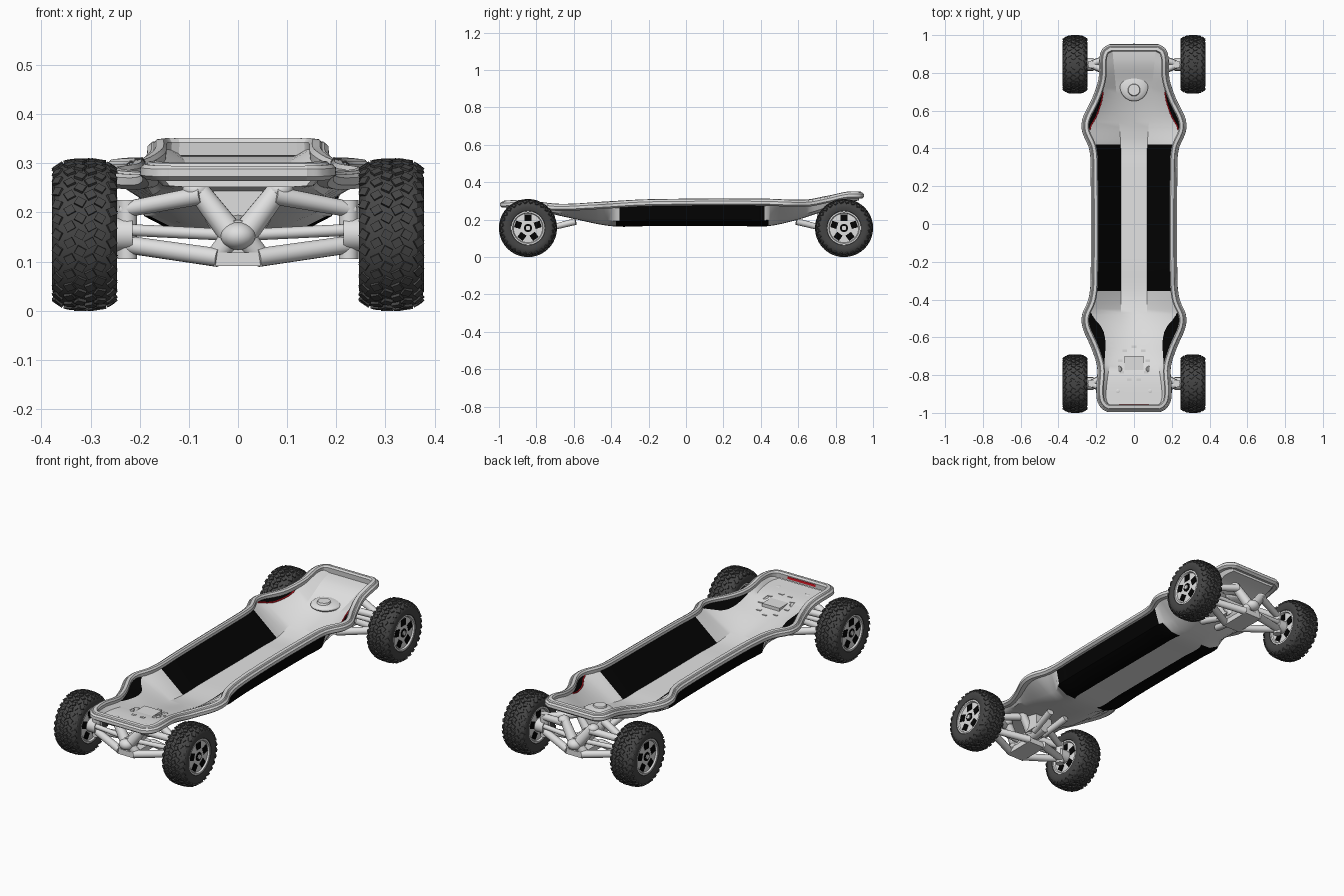
import bpy, bmesh, math
from mathutils import Vector, Matrix

if "Cube" in bpy.data.objects:
    bpy.data.objects.remove(bpy.data.objects["Cube"])


def material(name, r, g, b, rough=0.6):
    m = bpy.data.materials.new(name)
    m.diffuse_color = (r, g, b, 1)
    m.use_nodes = True
    node = m.node_tree.nodes["Principled BSDF"]
    node.inputs["Base Color"].default_value = (r, g, b, 1)
    node.inputs["Roughness"].default_value = rough
    return m


SHELL = material("shell grey", 0.77, 0.77, 0.77)
TRIM = material("rim grey", 0.7, 0.7, 0.7)
METAL = material("suspension grey", 0.74, 0.74, 0.74)
BLACK = material("panel black", 0.001, 0.001, 0.001)
RUBBER = material("tyre rubber", 0.06, 0.06, 0.06)
RED = material("accent red", 0.75, 0.01, 0.02)


def finish(name, bm, *mats):
    bmesh.ops.recalc_face_normals(bm, faces=bm.faces)
    mesh = bpy.data.meshes.new(name)
    bm.to_mesh(mesh)
    bm.free()
    for m in mats:
        mesh.materials.append(m)
    ob = bpy.data.objects.new(name, mesh)
    bpy.context.collection.objects.link(ob)
    return ob


def curve(keys):
    """Smooth function through (y, value) keys."""
    def slope(i):
        a, b = keys[max(i - 1, 0)], keys[min(i + 1, len(keys) - 1)]
        return (b[1] - a[1]) / (b[0] - a[0])

    def value(y):
        y = min(max(y, keys[0][0]), keys[-1][0])
        i = max(j for j in range(len(keys) - 1) if keys[j][0] <= y)
        (y0, v0), (y1, v1) = keys[i], keys[i + 1]
        h = y1 - y0
        t = (y - y0) / h
        return (v0 * (1 + 2 * t) * (1 - t) ** 2 + slope(i) * h * t * (1 - t) ** 2
                + v1 * t * t * (3 - 2 * t) + slope(i + 1) * h * t * t * (t - 1))
    return value


# Plan and side curves along the length of the board
FRONT, BACK = -0.995, 0.952
width = curve([(FRONT, .14), (-.98, .168), (-.94, .194), (-.87, .2), (-.76, .195), (-.66, .225),
               (-.55, .272), (-.48, .275), (-.4, .242), (-.3, .23), (.3, .23), (.4, .238),
               (.49, .275), (.56, .272), (.67, .22), (.77, .188), (.88, .183), (.93, .165), (BACK, .13)])
rim_z = curve([(FRONT, .285), (-.85, .288), (-.7, .268), (-.5, .275), (-.2, .292), (.4, .295),
               (.65, .29), (.76, .31), (.86, .332), (BACK, .334)])
base_z = curve([(-.96, .252), (-.8, .247), (-.65, .215), (-.4, .165), (-.2, .165), (.3, .165),
                (.44, .165), (.6, .2), (.75, .25), (.85, .29), (.93, .303)])
base_w = curve([(-.96, .11), (-.75, .07), (-.42, .045), (-.355, .078), (-.25, .078),
                (.3, .078), (.42, .078), (.485, .045), (.75, .07), (.93, .09)])
floor_w = curve([(-.96, .155), (-.76, .13), (-.62, .075), (-.4, .07), (.4, .07), (.6, .085), (.93, .115)])
inset = curve([(-.76, .04), (-.7, .3), (-.56, .42), (-.46, .06), (0, .5),
               (.49, .04), (.57, .22), (.65, .2), (.73, .04)])


def section(y):
    w, rz, bz = width(y), rim_z(y), base_z(y)
    bw, fw = min(base_w(y), w - .07), min(floor_w(y), w - .05)
    lip, floor = Vector((w - .036, rz - .004)), Vector((fw, bz + .012))
    mid = lip.lerp(floor, inset(y))
    return [(0, bz), (bw, bz), (min(bw + .055, w - .045), bz + .002),
            (min(bw + .112, w - .04), bz + .25 * (rz - bz)),
            (w - .026, rz - .012), lip, mid, floor, (0, bz + .012)]


# Hollow tray hull, with battery sides and vents picked by length position
PANEL, POD, VENTS = (-.355, .42), (-.375, .44), ((-.74, -.47), (.5, .72))
cuts = sorted({round(-.96 + .03 * i, 3) for i in range(63)} | {.925, *PANEL, *POD, *VENTS[0], *VENTS[1]})
bm = bmesh.new()
rings = []
for y in cuts:
    half = section(y)
    loop = half + [(-x, z) for x, z in half[-2:0:-1]]
    rings.append([bm.verts.new((x, y, z)) for x, z in loop])
n = len(rings[0])
for y0, y1, a, b in zip(cuts, cuts[1:], rings, rings[1:]):
    yc = (y0 + y1) / 2
    for i in range(n):
        f = bm.faces.new((a[i], a[(i + 1) % n], b[(i + 1) % n], b[i]))
        strip = min(i, n - 1 - i)
        outer = strip in (1, 2) and POD[0] < yc < POD[1]
        side = strip in (3, 5, 6) and PANEL[0] < yc < PANEL[1]
        vent = strip == 5 and any(lo < yc < hi for lo, hi in VENTS)
        f.material_index = 1 if outer or side or vent else 0
bm.faces.new(rings[0])
bm.faces.new(rings[-1])
finish("hull", bm, SHELL, BLACK)

# Grooved rim swept round the outline
steps = 110
ys = [(FRONT + BACK) / 2 - (BACK - FRONT) / 2 * math.cos(math.pi * i / steps) for i in range(steps + 1)]
path = [Vector((width(y), y, rim_z(y))) for y in ys]
path += [Vector((-p.x, p.y, p.z)) for p in reversed(path)]
profile = [(0, -.012), (.001, .003), (.009, .01), (.014, .01), (.018, .015),
           (.034, .017), (.04, .008), (.038, -.018), (.012, -.021)]
bm = bmesh.new()
rings = []
for i, p in enumerate(path):
    d = path[(i + 1) % len(path)] - path[i - 1]
    inward = Vector((-d.y, d.x, 0)).normalized()
    rings.append([bm.verts.new(p + inward * o + Vector((0, 0, h))) for o, h in profile])
for a, b in zip(rings, rings[1:] + rings[:1]):
    for i in range(len(profile)):
        j = (i + 1) % len(profile)
        bm.faces.new((a[i], a[j], b[j], b[i]))
finish("rim", bm, TRIM)


def tube(bm, a, b, r, r2=None):
    a, b = Vector(a), Vector(b)
    m = Matrix.Translation((a + b) / 2) @ (b - a).to_track_quat('Z', 'Y').to_matrix().to_4x4()
    bmesh.ops.create_cone(bm, cap_ends=True, segments=16, radius1=r, radius2=r2 or r,
                          depth=(b - a).length, matrix=m)


def ball(bm, c, size):
    bmesh.ops.create_uvsphere(bm, u_segments=20, v_segments=12, radius=1,
                              matrix=Matrix.Translation(c) @ Matrix.Diagonal((*size, 1)))


def box(bm, c, size, rot=Matrix.Identity(4)):
    return bmesh.ops.create_cube(bm, size=1, matrix=rot @ Matrix.Translation(c) @ Matrix.Diagonal((*size, 1)))


# Red edge lights beside the rear vents and behind the front rim
bm = bmesh.new()
for s in (-1, 1):
    pts = []
    for i in range(10):
        y = .5 + .022 * i
        x, z = section(y)[6]
        pts.append((s * x, y, z + .002))
    for a, b in zip(pts, pts[1:]):
        tube(bm, a, b, .0035)
box(bm, (0, -.9555, .283), (.16, .004, .012))
finish("edge_lights", bm, RED)

# Rear floor mount and front slot pattern
bm = bmesh.new()
ball(bm, (0, .73, base_z(.73) + .01), (.075, .08, .02))
tube(bm, (0, .71, .25), (0, .71, .278), .04, .03)
finish("rear_floor_mount", bm, SHELL)
bm = bmesh.new()
for i in range(9):
    a = 2 * math.pi * i / 9
    y = -.74 + .09 * math.cos(a)
    box(bm, (.075 * math.sin(a), y, base_z(y) + .012), (.024, .012, .004))
finish("front_floor_slots", bm, TRIM)

# Double wishbone suspension at each end
for end, name in ((-1, "front"), (1, "rear")):
    bm = bmesh.new()
    ball(bm, (0, end * .92, .152), (.036, .035, .028))
    tube(bm, (0, end * .92, .15), (0, end * .7, .17), .035, .03)
    box(bm, (0, end * .84, .105), (.1, .17, .028))
    box(bm, (0, end * .74, .205), (.1, .08, .1))
    for s in (-1, 1):
        def arm(a, b, r, r2=None):
            tube(bm, (s * a[0], end * a[1], a[2]), (s * b[0], end * b[1], b[2]), r, r2)
        arm((.235, .845, .136), (.04, .76, .108), .018, .019)
        arm((.235, .845, .136), (.04, .915, .108), .018, .019)
        arm((.235, .845, .205), (.075, .78, .235), .016, .019)
        arm((.235, .845, .205), (.075, .9, .235), .016, .019)
        arm((.235, .86, .165), (.03, .87, .155), .012)
        arm((.01, .91, .152), (.085, .885, .25), .027, .022)
        arm((.01, .91, .152), (.05, .9, .105), .024, .02)
        arm((.02, .78, .16), (.085, .77, .25), .024, .02)
        arm((.03, .74, .152), (.05, .59, .19), .015, .018)
        arm((.225, .845, .105), (.225, .845, .225), .02)
        arm((.215, .845, .155), (.3, .845, .155), .034)
        ball(bm, (s * .085, end * .885, .245), (.028, .028, .02))
    finish(name + "_suspension", bm, METAL)


def lathe(bm, profile, segments=48):
    rings = [[bm.verts.new((x, r * math.cos(2 * math.pi * i / segments), r * math.sin(2 * math.pi * i / segments)))
              for i in range(segments)] for x, r in profile]
    for a, b in zip(rings, rings[1:]):
        for i in range(segments):
            j = (i + 1) % segments
            bm.faces.new((a[i], a[j], b[j], b[i]))
    return rings


# Tyre with staggered tread blocks
bm = bmesh.new()
wall = [(.05, .085), (.06, .092), (.066, .112), (.062, .13), (.052, .142), (.03, .149)]
lathe(bm, wall + [(-x, r) for x, r in reversed(wall)])
for i in range(28):
    for row, (x, r, tilt) in enumerate(((-.054, .138, .6), (-.03, .148, .15), (-.009, .15, 0),
                                        (.012, .15, 0), (.031, .148, -.15), (.054, .138, -.6))):
        turn = Matrix.Rotation(2 * math.pi * (i + .5 * (row % 2)) / 28, 4, 'X')
        lean = Matrix.Translation((x, 0, r)) @ Matrix.Rotation(-tilt, 4, 'Y')
        twist = Matrix.Rotation(.5 if row % 2 else -.5, 4, 'Z')
        box(bm, (0, 0, 0), (.019, .017, .01), turn @ lean @ twist)
tyre = finish("tyre", bm, RUBBER)

# Five spoke hub with dark openings on both faces
bm = bmesh.new()
face = [(.052, .03), (.05, .078), (.058, .082), (.058, .09), (.048, .091)]
rings = lathe(bm, face + [(-x, r) for x, r in reversed(face)])
bm.faces.new(rings[0])
bm.faces.new(rings[-1])
for s in (-1, 1):
    tube(bm, (s * .05, 0, 0), (s * .06, 0, 0), .012)
before = set(bm.faces)
for s in (-1, 1):
    for i in range(5):
        turn = Matrix.Rotation(2 * math.pi * i / 5, 4, 'X')
        box(bm, (s * .0515, 0, .055), (.004, .036, .034), turn)
    tube(bm, (s * .05, 0, 0), (s * .055, 0, 0), .022)
for f in set(bm.faces) - before:
    f.material_index = 1
hub = finish("hub", bm, METAL, BLACK)

# Copies of tyre and hub at the four corners
for part in (tyre, hub):
    base = part.name
    for end, where in ((-1, "front"), (1, "rear")):
        for s, side in ((-1, "right"), (1, "left")):
            ob = part if (end, s) == (-1, -1) else part.copy()
            if ob is not part:
                bpy.context.collection.objects.link(ob)
            ob.name = f"{where}_{side}_{base}"
            ob.location = (s * .312, end * .845, .155)

# Smooth shading with sharp edges kept
seen = set()
bpy.ops.object.select_all(action='DESELECT')
for ob in bpy.context.scene.objects:
    if ob.type == 'MESH' and ob.data.name not in seen:
        seen.add(ob.data.name)
        ob.select_set(True)
        bpy.context.view_layer.objects.active = ob
bpy.ops.object.shade_smooth_by_angle(angle=math.radians(30))
